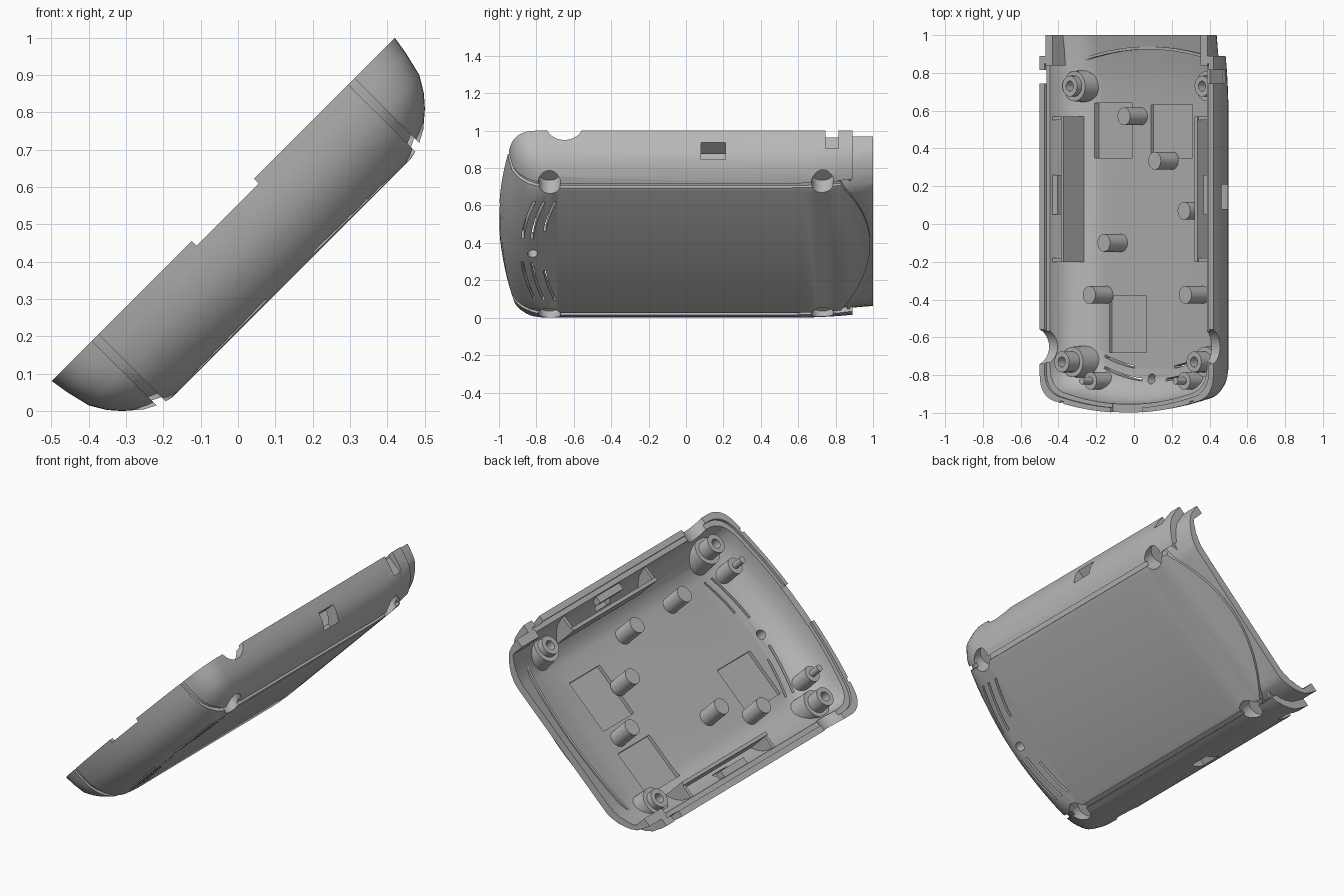
import bpy, bmesh, math
from mathutils import Matrix, Vector

if "Cube" in bpy.data.objects:
    bpy.data.objects.remove(bpy.data.objects["Cube"])

grey = bpy.data.materials.new("plastic_grey")
grey.diffuse_color = (0.48, 0.48, 0.48, 1)
grey.use_nodes = True
grey.node_tree.nodes["Principled BSDF"].inputs["Base Color"].default_value = grey.diffuse_color

# Tilt of the tray: local (across, along, up from rim) to world
S = math.sqrt(0.5)
TILT = Matrix(((S, 0, -S, (0.354 - 0.41) * S), (0, 1, 0, 0),
               (S, 0, S, (0.354 + 0.41) * S), (0, 0, 0, 1)))

# Side section: (inset from rim, height below rim)
SECTION = [(0, 0), (.008, -.05), (.024, -.117), (.05, -.16), (.077, -.191),
           (.12, -.228), (.165, -.252), (.2, -.26)]
TALL = [(0, .12)] + SECTION  # same, but reaching above the rim


def make(name, bm):
    bmesh.ops.recalc_face_normals(bm, faces=bm.faces)
    me = bpy.data.meshes.new(name)
    bm.to_mesh(me)
    bm.free()
    me.materials.append(grey)
    ob = bpy.data.objects.new(name, me)
    bpy.context.collection.objects.link(ob)
    return ob


def half_plan(t, yb):
    """Right half of the outline: straight side, round corner, bowed front."""
    a, f, r = .65 - t, -1 + .72 * t, .11
    bow = lambda u: f + .09 * (u / a) ** 2
    pts = [(a, y) for y in (yb, .82, .76, .7, .63, .55)]
    p0, p1, p2 = Vector((a, bow(a) + r)), Vector((a, bow(a))), Vector((a - r, bow(a - r)))
    for i in range(9):
        s = i / 8
        pts.append(tuple(p0 * (1 - s) ** 2 + p1 * 2 * s * (1 - s) + p2 * s * s))
    return pts + [(u, bow(u)) for u in [(a - r) * k / 9 for k in range(8, 0, -1)]]


def loft(name, t, yb, scale=1, section=SECTION):
    """Closed tub made of stacked outlines; its floor rises towards the back."""
    bm, rings = bmesh.new(), []
    for ins, w in section:
        h = half_plan(t + ins, yb)
        ring = []
        for u, y in h + [(-u, y) for u, y in reversed(h)]:
            lift = .05 * max(0, (y - .55) / .45) ** 2 * max(0, w / -.26)
            ring.append(bm.verts.new((u, y, w * (scale if w < 0 else 1) + lift)))
        rings.append(ring)
    n = len(rings[0])
    for a, b in zip(rings, rings[1:]):
        for i in range(n):
            j = (i + 1) % n
            bm.faces.new((a[i], a[j], b[j], b[i]))
    for ring in (rings[0], rings[-1]):
        for i in range(n // 2 - 1):
            bm.faces.new((ring[i], ring[i + 1], ring[n - 2 - i], ring[n - 1 - i]))
    return make(name, bm)


def box(name, u0, u1, y0, y1, w0, w1):
    bm = bmesh.new()
    bmesh.ops.create_cube(bm, size=1)
    for v in bm.verts:
        v.co = ((u0 + u1) / 2 + v.co.x * (u1 - u0), (y0 + y1) / 2 + v.co.y * (y1 - y0),
                (w0 + w1) / 2 + v.co.z * (w1 - w0))
    return make(name, bm)


def rod(name, u, y, r, w0, w1, r_top=None, across=False):
    bm = bmesh.new()
    bmesh.ops.create_cone(bm, cap_ends=True, segments=32, radius1=r,
                          radius2=r_top or r, depth=w1 - w0)
    m = Matrix.Translation((u, y, (w0 + w1) / 2))
    if across:  # lies across the tray, u is then its height
        m = Matrix.Translation(((w0 + w1) / 2, y, u)) @ Matrix.Rotation(math.pi / 2, 4, 'Y')
    bmesh.ops.transform(bm, matrix=m, verts=bm.verts)
    return make(name, bm)


def prism(name, pts, w0, w1):
    bm = bmesh.new()
    lo = [bm.verts.new((u, y, w0)) for u, y in pts]
    hi = [bm.verts.new((u, y, w1)) for u, y in pts]
    bm.faces.new(lo)
    bm.faces.new(hi)
    for i in range(len(pts)):
        j = (i + 1) % len(pts)
        bm.faces.new((lo[i], lo[j], hi[j], hi[i]))
    return make(name, bm)


def boolean(target, tool, op='DIFFERENCE', keep=False):
    m = target.modifiers.new("cut", 'BOOLEAN')
    m.operation, m.object, m.solver = op, tool, 'EXACT'
    bpy.context.view_layer.objects.active = target
    bpy.ops.object.modifier_apply(modifier="cut")
    if not keep:
        bpy.data.objects.remove(tool)


def arc(u0, u1, y0, k, n=10):
    us = [u0 + (u1 - u0) * i / n for i in range(n + 1)]
    return [(u, y0 + k * u * u) for u in us]


def band(u0, u1, y0, k, width):
    return arc(u0, u1, y0, k) + [(u, y + width) for u, y in reversed(arc(u0, u1, y0, k))]


# Shell: outer skin with shallow grooves and a stepped-in rear end
shell = loft("tray_shell", 0, 1.0)
core = loft("core", .045, 1.05, .95, TALL)
shallow = loft("groove_floor", .014, 1.05, .95, TALL)
for s in (-1, 1):
    groove = box("groove", s * .485 - .012, s * .485 + .012, -1.2, 1.03, -.5, .1)
    boolean(groove, shallow, keep=True)
    boolean(shell, groove)
bpy.data.objects.remove(shallow)
rear = prism("rear_step", [(.8, 1.03), (.8, .89), (.5, .89)] + arc(.5, -.5, .985, -.7, 20)
             + [(-.5, .89), (-.8, .89), (-.8, 1.03)], -.5, .1)
boolean(rear, core, keep=True)
boolean(shell, rear)

# Cuts in the rim and walls, made while the shell is still solid
boolean(shell, rod("cable_notch", .04, -.65, .1, -.9, .9, across=True))
boolean(shell, box("front_notch", -.12, .116, -1.1, -.7, -.018, .1))
for s in (-1, 1):
    a, b = sorted((s * .612, s * .8))
    boolean(shell, box("rim_slot", a, b, .745, .815, -.11, .1))

# Hollow with a stepped rim
boolean(shell, loft("hollow", .06, 1.2, .81, TALL))
boolean(shell, loft("rim_step", .035, .85, 1, [(0, .05), (0, -.015)]))

# Holes in the floor and walls
boolean(shell, rod("reset_hole", -.02, -.82, .027, -.4, -.1))
for r in ((-.437, -.168, .35, .64), (-.027, .284, .35, .63), (-.338, -.062, -.68, -.38)):
    boolean(shell, box("recess", *r, -.23, -.15))
for s in (-1, 1):
    a, b = sorted((s * .53, s * .8))
    boolean(shell, box("window", a, b, .08, .21, -.165, -.075))
    for y0, u0 in ((-.885, .09), (-.835, .09), (-.775, .15)):
        boolean(shell, prism("vent", band(s * u0, s * .37, y0, .5, .014), -.4, -.19))

# Screw bosses with a pocket from below and a pilot hole from above
parts = [shell]
for s in (-1, 1):
    for y, top, step in ((-.73, -.01, .08), (.73, -.07, .035)):
        u = s * .495
        boolean(shell, rod("pocket", u, y, .06, -.4, -.16))
        boss = rod("screw_boss", u, y, .088, -.225, top - step, .08)
        boolean(boss, rod("tip", u, y, .055, -.19, top), 'UNION')
        boolean(boss, core, 'INTERSECT', keep=True)
        boolean(boss, rod("pocket", u, y, .06, -.4, -.16))
        boolean(boss, rod("pilot", u, y, .027, top - .08, .1))
        parts.append(boss)
    # Locating pegs at the front, with thin pins
    parts.append(rod("front_peg", s * .35, -.83, .047, -.215, -.08))
    parts.append(rod("front_pin", s * .35, -.83, .019, -.1, -.015))
    # Side pocket: long plate, end webs and latch; thick prongs at the rear
    for nm, u0, u1, y0, y1, w0, w1 in (
            ("side_plate", .49, .51, -.2, .57, -.22, -.02),
            ("plate_web", .5, .62, -.2, -.18, -.2, -.03),
            ("plate_web", .5, .62, .55, .57, -.2, -.03),
            ("latch", .545, .6, .05, .26, -.07, -.03),
            ("rear_prong", .555, .61, .84, 1.0, -.2, 0)):
        a, b = sorted((s * u0, s * u1))
        ob = box(nm, a, b, y0, y1, w0, w1)
        boolean(ob, core, 'INTERSECT', keep=True)
        parts.append(ob)

# Support pegs on the floor and the low bowed rib at the back
for u, y in ((-.10, .57), (.13, .335), (.35, .07), (-.25, -.1), (-.36, -.375), (.36, -.375)):
    parts.append(rod("support_peg", u, y, .047, -.215, -.08))
parts.append(prism("rear_rib", band(-.5, .5, .925, -.26, .015), -.2, -.16))
bpy.data.objects.remove(core)

# Tilt everything and smooth the curved faces
for ob in parts:
    ob.data.transform(TILT)
    bpy.ops.object.select_all(action='DESELECT')
    ob.select_set(True)
    bpy.context.view_layer.objects.active = ob
    bpy.ops.object.shade_smooth_by_angle(angle=math.radians(30))
